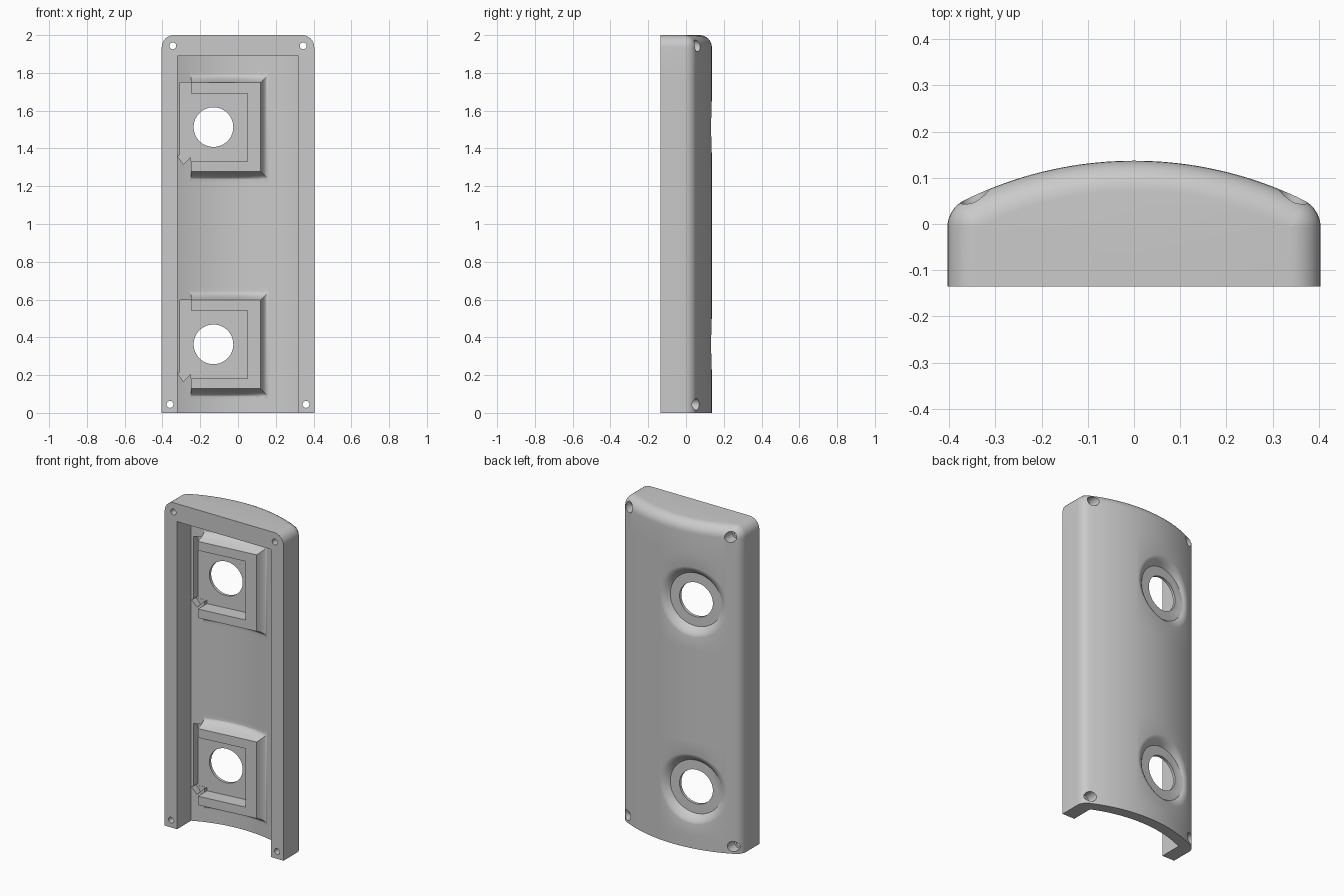
import bpy, bmesh
from math import sin, cos, pi, sqrt, radians, asin, atan2, tan
from mathutils import Vector

if "Cube" in bpy.data.objects:
    bpy.data.objects.remove(bpy.data.objects["Cube"], do_unlink=True)

grey = bpy.data.materials.new("plain grey")
grey.use_nodes = True
grey.diffuse_color = (0.59, 0.59, 0.59, 1)
grey.node_tree.nodes["Principled BSDF"].inputs["Base Color"].default_value = grey.diffuse_color

W, FRONT, TOP = 0.404, -0.135, 0.137     # half width, front face, dome crest
R = 0.832                                # dome radius
YC = TOP - R                             # dome axis
ROUND = 0.065                            # edge rounding
INNER_W, INNER_R = 0.32, R - 0.065       # cavity half width and vault radius
BANDS = [0.077, 0.66, 1.22, 1.81]        # heights that part the mounts from plain wall


def loft(name, loops):
    """Closed solid through a list of equal-length loops."""
    bm = bmesh.new()
    rings = [[bm.verts.new(Vector(p)) for p in lp] for lp in loops]
    n = len(rings[0])
    for a, b in zip(rings, rings[1:]):
        for i in range(n):
            j = (i + 1) % n
            bm.faces.new((a[i], a[j], b[j], b[i]))
    bm.faces.new(rings[0])
    bm.faces.new(rings[-1])
    bmesh.ops.recalc_face_normals(bm, faces=bm.faces)
    me = bpy.data.meshes.new(name)
    bm.to_mesh(me)
    bm.free()
    me.materials.append(grey)
    ob = bpy.data.objects.new(name, me)
    bpy.context.collection.objects.link(ob)
    return ob


def combine(target, tool, operation):
    mod = target.modifiers.new(tool.name, 'BOOLEAN')
    mod.operation, mod.solver, mod.object = operation, 'EXACT', tool
    bpy.context.view_layer.objects.active = target
    bpy.ops.object.modifier_apply(modifier=mod.name)
    bpy.data.objects.remove(tool, do_unlink=True)


def vault(x, radius):
    """Depth of the curved surface of the given radius at x."""
    return YC + sqrt(radius ** 2 - x ** 2)


def mount(x, depth):
    """Tilted plane of a window mount, at a depth below the dome."""
    return vault(-0.13, R) + (x + 0.13) * tan(radians(6.5)) - depth


def circle(x, z, r, n=64):
    return [(x + r * cos(2 * pi * i / n), z + r * sin(2 * pi * i / n)) for i in range(n)]


def section(z, r):
    """Outer section at height z, with corner radius r around a fixed core."""
    cx, core = W - ROUND, R - ROUND
    cy = vault(cx, core)
    half = atan2(cx, cy - YC)
    right = [(cx + r, FRONT)]
    right += [(cx + r * cos(a), cy + r * sin(a))
              for a in [(pi / 2 - half) * i / 8 for i in range(8)]]
    dome = [((core + r) * sin(a), YC + (core + r) * cos(a))
            for a in [half * (1 - i / 24) for i in range(49)]]
    left = [(-x, y) for x, y in reversed(right)]
    return [(x, y, z) for x, y in right + dome + left]


# Outer shell with rounded top end
levels = [(z, ROUND) for z in [0] + BANDS]
for i in range(9):
    a = pi / 2 * i / 8
    levels.append((2 - ROUND + ROUND * sin(a), max(ROUND * cos(a), 0.0005)))
shell = loft("curved_cover", [section(z, r) for z, r in levels])

# Cavity, open at the front and the bottom
half = asin(INNER_W / INNER_R)
arc = [(INNER_R * sin(a), YC + INNER_R * cos(a))
       for a in [half * (1 - i / 24) for i in range(49)]]
outline = [(INNER_W, FRONT - 0.1)] + arc + [(-INNER_W, FRONT - 0.1)]
combine(shell, loft("cavity", [[(x, y, z) for x, y in outline]
                               for z in [-0.1] + BANDS + [1.89]]), 'DIFFERENCE')

# Two tilted window mounts
RING, FLOOR, RIM = 0.041, 0.057, 0.145
LEFT, RIGHT, HIGH = -0.25, 0.12, 0.235
steps = [i / 8 for i in range(9)]
for zc in (1.513, 0.363):
    # Raised frame whose sides flare into the vault
    rows = []
    for t in steps:
        f = 0.045 * t
        row = [(LEFT + s * (RIGHT - LEFT + f), -HIGH - f) for s in steps]
        row += [(x, -z) for x, z in reversed(row)]
        rows.append([(x, mount(x, RIM) + (vault(x, INNER_R) + 0.001 - mount(x, RIM))
                      * (1 - (1 - t) ** 2), zc + z) for x, z in row])
    rows.append([(x, 0.08, z) for x, y, z in rows[-1]])
    combine(shell, loft("frame", rows), 'UNION')

    # Pocket with a side slot, and a diagonal notch
    pocket = [(0.05, -0.181), (0.05, 0.179), (LEFT, 0.179), (LEFT, HIGH), (-0.307, HIGH),
              (-0.307, -0.16), (LEFT, -0.16), (LEFT, -0.181)]
    notch = [(-0.319, -0.155), (-0.289, -0.197), (-0.252, -0.16), (-0.275, -0.13)]
    for name, shape, depth in (("pocket", pocket, FLOOR), ("notch", notch, FLOOR + 0.001)):
        combine(shell, loft(name, [[(x, -0.3, zc + z) for x, z in shape],
                                   [(x, mount(x, depth), zc + z) for x, z in shape]]),
                'DIFFERENCE')

    # Round recess outside with a rolled lip
    rows = []
    for t in steps:
        rows.append([(x, vault(x, R) + 0.001 - (vault(x, R) - mount(x, RING)) * (1 - t) ** 2, z)
                     for x, z in circle(-0.13, zc, 0.163 + 0.058 * t)])
    rows.append([(x, 0.3, z) for x, y, z in rows[-1]])
    combine(shell, loft("recess", rows), 'DIFFERENCE')

    # Opening
    combine(shell, loft("opening", [[(x, y, z) for x, z in circle(-0.13, zc, 0.105)]
                                    for y in (-0.3, 0.3)]), 'DIFFERENCE')

# Corner screw holes with counterbores on the dome side
for x, z in ((0.345, 1.943), (0.36, 0.045)):
    for s in (-1, 1):
        for name, r, start in (("screw", 0.018, -0.3), ("bore", 0.031, 0.0)):
            combine(shell, loft(name, [[(px, y, pz) for px, pz in circle(s * x, z, r, 32)]
                                       for y in (start, 0.3)]), 'DIFFERENCE')

bpy.ops.object.select_all(action='DESELECT')
shell.select_set(True)
bpy.context.view_layer.objects.active = shell
bpy.ops.object.shade_smooth_by_angle(angle=radians(30))
